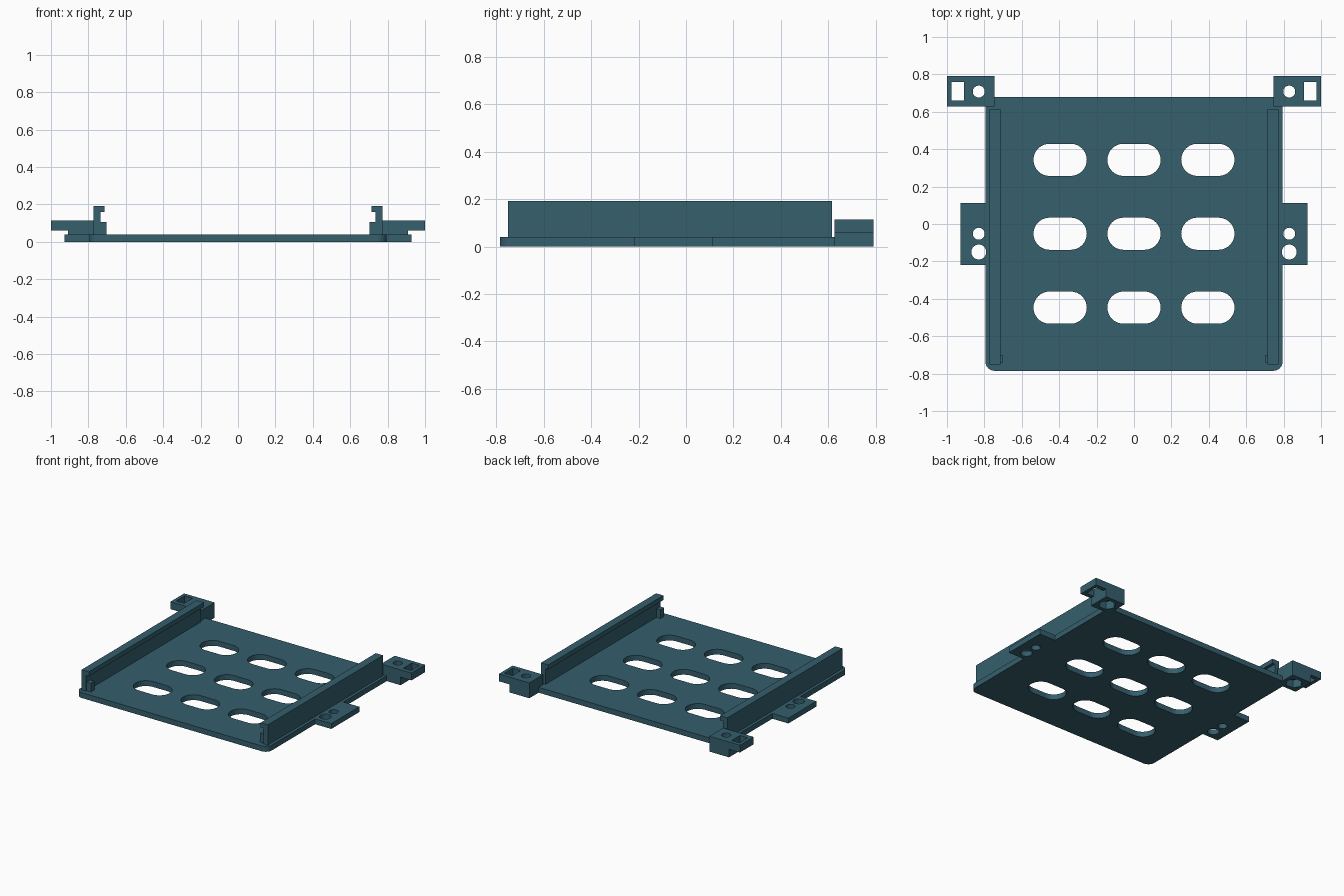
import bpy, bmesh
from math import cos, sin, pi

if "Cube" in bpy.data.objects:
    bpy.data.objects.remove(bpy.data.objects["Cube"])

mat = bpy.data.materials.new("teal")
mat.diffuse_color = (0.035, 0.115, 0.155, 1)
mat.use_nodes = True
mat.node_tree.nodes["Principled BSDF"].inputs["Base Color"].default_value = mat.diffuse_color


def rect(x0, x1, y0, y1):
    return [(x0, y0), (x1, y0), (x1, y1), (x0, y1)]


def arc(cx, cy, r, a0, a1, n):
    return [(cx + r * cos(a0 + (a1 - a0) * i / n), cy + r * sin(a0 + (a1 - a0) * i / n))
            for i in range(n + 1)]


def circle(cx, cy, r, n=32):
    return arc(cx, cy, r, 0, 2 * pi, n)[:-1]


def slot(cx, cy, w, h):
    d, r = (w - h) / 2, h / 2
    return arc(cx + d, cy, r, -pi / 2, pi / 2, 16) + arc(cx - d, cy, r, pi / 2, 3 * pi / 2, 16)


def extrude(name, loops, lo, hi, along_y=False):
    """Extrude filled outlines; inner loops become holes."""
    cu = bpy.data.curves.new(name, 'CURVE')
    cu.dimensions = '2D'
    cu.fill_mode = 'BOTH'
    cu.extrude = (hi - lo) / 2
    for pts in loops:
        sp = cu.splines.new('POLY')
        sp.points.add(len(pts) - 1)
        for p, (x, y) in zip(sp.points, pts):
            p.co = (x, y, 0, 1)
        sp.use_cyclic_u = True
    tmp = bpy.data.objects.new(name + "_curve", cu)
    bpy.context.collection.objects.link(tmp)
    dg = bpy.context.evaluated_depsgraph_get()
    me = bpy.data.meshes.new_from_object(tmp.evaluated_get(dg))
    bpy.data.objects.remove(tmp)
    mid = (lo + hi) / 2
    bm = bmesh.new()
    bm.from_mesh(me)
    bmesh.ops.remove_doubles(bm, verts=bm.verts, dist=1e-5)
    for v in bm.verts:
        x, y, z = v.co
        v.co = (x, z + mid, y) if along_y else (x, y, z + mid)
    bmesh.ops.recalc_face_normals(bm, faces=bm.faces)
    for f in bm.faces:
        f.smooth = False
    bm.to_mesh(me)
    bm.free()
    me.materials.clear()
    me.materials.append(mat)
    ob = bpy.data.objects.new(name, me)
    bpy.context.collection.objects.link(ob)
    return ob


# Base plate with side tabs, rounded front corners and notched back corners
T, R = 0.04, 0.05
half = arc(0.795 - R, -0.785 + R, R, -pi / 2, 0, 8) + [
    (0.795, -0.22), (0.928, -0.22), (0.928, 0.112), (0.795, 0.112),
    (0.795, 0.627), (0.747, 0.627), (0.747, 0.68)]
outline = half + [(-x, y) for x, y in reversed(half)]
holes = [slot(cx, cy, 0.285, 0.172) for cx in (-0.395, 0, 0.395) for cy in (0.343, -0.052, -0.447)]
for s in (-1, 1):
    holes += [circle(s * 0.83, -0.052, 0.032), circle(s * 0.83, -0.15, 0.04)]
extrude("base_plate", [outline] + holes, 0, T)

for s, side in ((-1, "left"), (1, "right")):
    def flip(pts):
        return [(s * x, y) for x, y in pts]

    # Side rail with inward lip
    rail = [(0.736, T), (0.773, T), (0.773, 0.192), (0.713, 0.192), (0.713, 0.158), (0.736, 0.158)]
    extrude(side + "_rail", [flip(rail)], -0.75, 0.615, True)
    # Small stop at the front of the rail
    extrude(side + "_rail_stop", [flip(rect(0.702, 0.736, T, 0.106))], -0.742, -0.7, True)
    # Back mounting ear: upper flange, then block with nut pocket
    ear_hole = flip(circle(0.83, 0.708, 0.032))
    extrude(side + "_ear_flange",
            [flip(rect(0.747, 1.0, 0.627, 0.79)), flip(rect(0.91, 0.975, 0.66, 0.76)), ear_hole],
            0.06, 0.115)
    extrude(side + "_ear_block",
            [flip(rect(0.747, 0.91, 0.627, 0.79)), flip(circle(0.83, 0.708, 0.06, 6))], 0, 0.06)
